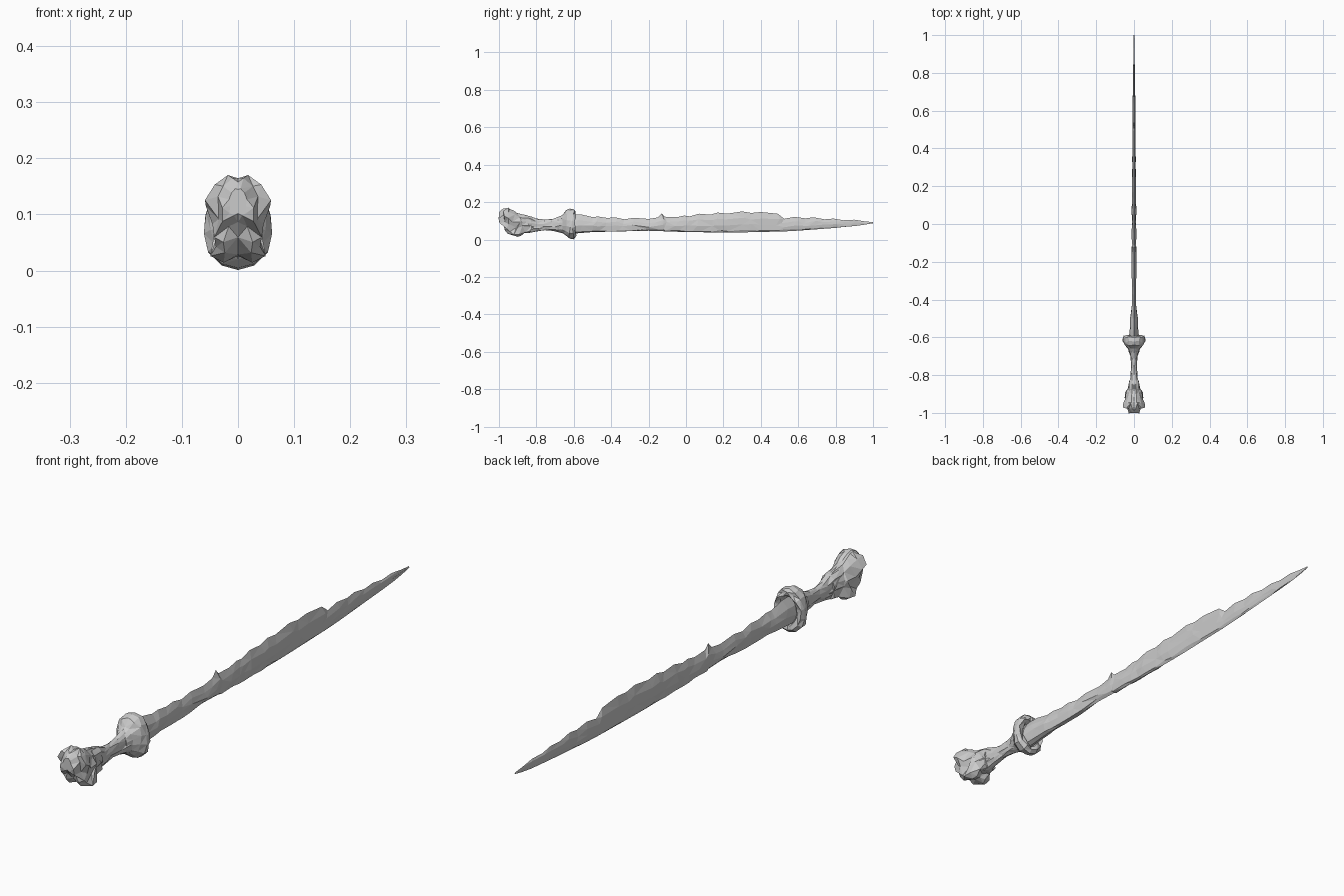
import bpy, bmesh, math, random

random.seed(4)


def loft(name, section, rings, jitter=0.0):
    """Skin mirrored half-sections along y. Ring = (y, z_low, z_high, half_width)."""
    bm = bmesh.new()
    m = len(section)
    loops = []
    for i, (y, z0, z1, hw) in enumerate(rings):
        right, left = [], []
        for j, (u, v) in enumerate(section):
            inner = 0 < i < len(rings) - 1 and 0 < j < m - 1
            k = jitter if inner else 0
            x = u * hw * (1 + random.uniform(-2, 1) * k)
            yy = y + random.uniform(-.12, .12) * k
            z = z0 + (z1 - z0) * v + random.uniform(-.04, .04) * k
            right.append(bm.verts.new((x, yy, z)))
            if 0 < j < m - 1:
                left.append(bm.verts.new((-x, yy, z)))
        loops.append(right + left[::-1])
    n = len(loops[0])
    for a, b in zip(loops, loops[1:]):
        for j in range(n):
            q = (j + 1) % n
            bm.faces.new((a[j], a[q], b[q], b[j]))
    bm.faces.new(loops[0])
    bm.faces.new(loops[-1])
    bmesh.ops.recalc_face_normals(bm, faces=bm.faces)
    bmesh.ops.triangulate(bm, faces=bm.faces)
    me = bpy.data.meshes.new(name)
    bm.to_mesh(me)
    bm.free()
    ob = bpy.data.objects.new(name, me)
    bpy.context.collection.objects.link(ob)
    return ob


def interp(table, y):
    for (a, p), (b, q) in zip(table, table[1:]):
        if y <= b:
            return p + (q - p) * (y - a) / (b - a)
    return table[-1][1]


oval = [(math.sin(math.pi * i / 7), .5 - .5 * math.cos(math.pi * i / 7)) for i in range(8)]

# blade: chipped upper edge, smooth rounded spine below
edge = [(-.62, .135), (-.56, .134), (-.5, .12), (-.47, .123), (-.42, .115), (-.38, .119),
        (-.33, .108), (-.28, .116), (-.2, .11), (-.15, .118), (-.13, .14), (-.115, .122),
        (-.05, .119), (-.01, .128), (.02, .124), (.07, .138), (.13, .133), (.17, .144),
        (.22, .138), (.3, .15), (.35, .142), (.4, .147), (.49, .138), (.525, .111),
        (.58, .121), (.64, .113), (.68, .119), (.74, .108), (.79, .112), (.84, .103),
        (.9, .106), (.95, .098), (1, .093)]
spine = [(-.62, .03), (-.5, .04), (-.2, .047), (.0, .04), (.25, .037), (.55, .044), (.8, .062), (1, .087)]
thick = [(-.62, .026), (-.5, .019), (-.4, .013), (.2, .012), (.6, .008), (.9, .004), (1, .0015)]
blade_section = [(0, 0), (.65, .08), (1, .38), (.75, .68), (0, 1)]
loft("blade", blade_section, [(y, interp(spine, y), z, interp(thick, y)) for y, z in edge], .12)

# grip: waisted bone shaft
loft("grip", oval, [
    (-.88, .035, .135, .036), (-.84, .035, .126, .029), (-.8, .043, .112, .022),
    (-.755, .05, .107, .018), (-.71, .046, .11, .02), (-.675, .037, .125, .028),
    (-.63, .03, .135, .036)], .12)

# guard: flared collar with a hollow facing the blade
loft("guard", oval, [
    (-.685, .045, .115, .024), (-.66, .034, .132, .034), (-.64, .02, .158, .055),
    (-.622, .005, .165, .065), (-.602, .001, .163, .065), (-.592, .012, .152, .054),
    (-.596, .028, .138, .036), (-.612, .035, .13, .026)], .06)

# pommel: lobed bone knuckle, slanted toward the bottom
knuckle = [(0, .08), (.45, 0), (.95, .1), (.88, .35), (1, .6), (.72, .85), (.3, 1), (0, .97)]
loft("pommel", knuckle, [
    (-1, .098, .146, .016), (-.988, .08, .16, .036), (-.965, .05, .168, .054),
    (-.94, .034, .163, .055), (-.915, .018, .15, .05), (-.89, .016, .142, .044),
    (-.865, .034, .132, .034), (-.83, .038, .122, .027)], .14)
